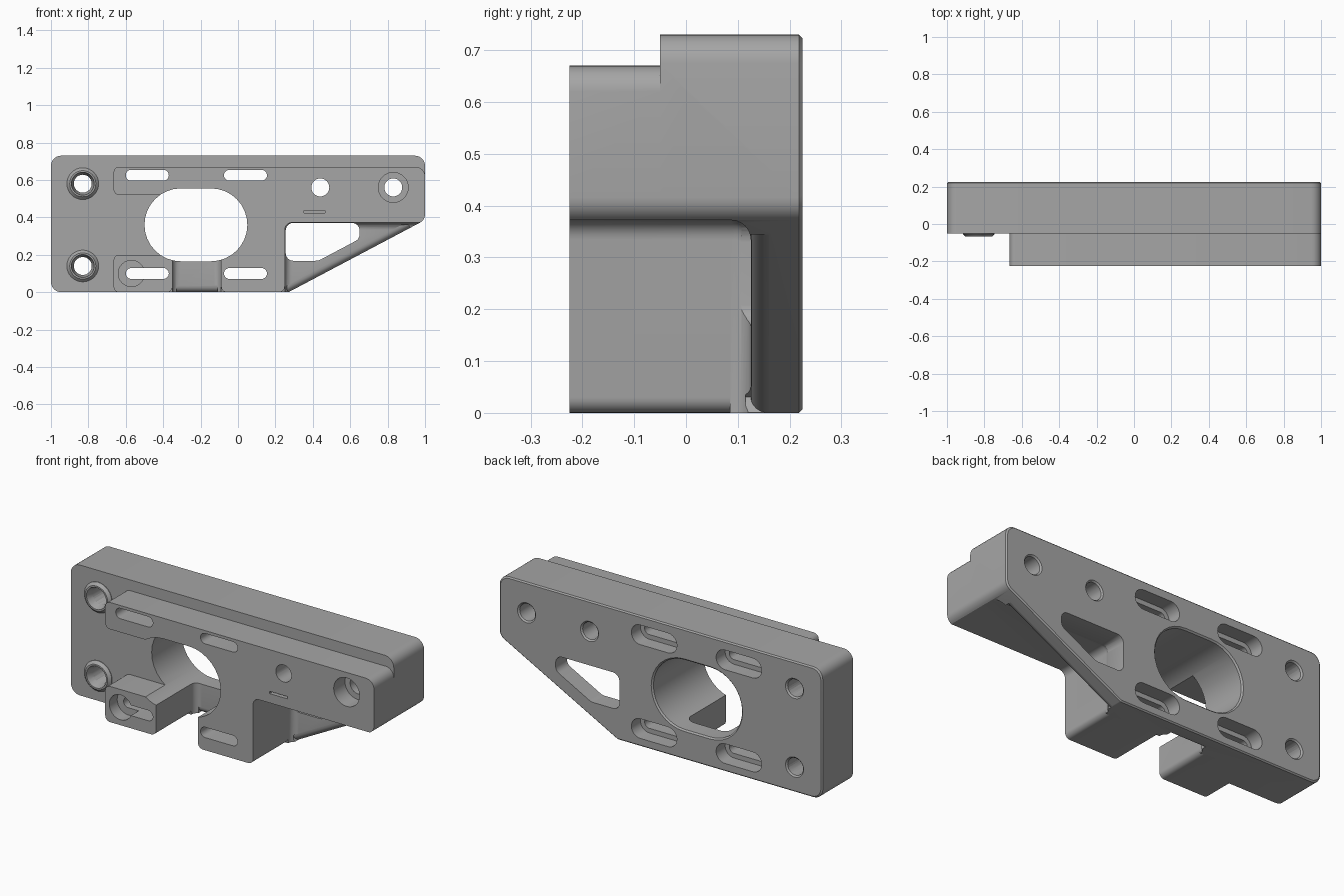
import bpy, bmesh, math
from mathutils import Vector

cube = bpy.data.objects.get("Cube")
if cube:
    bpy.data.objects.remove(cube)

FRONT, STEP, WEB, BACK = -0.225, -0.05, 0.125, 0.225

grey = bpy.data.materials.new("plain grey")
grey.use_nodes = True
colour = (0.38, 0.38, 0.38, 1)
grey.diffuse_color = colour
grey.node_tree.nodes["Principled BSDF"].inputs["Base Color"].default_value = colour


def finish(name, bm):
    bmesh.ops.recalc_face_normals(bm, faces=bm.faces[:])
    mesh = bpy.data.meshes.new(name)
    bm.to_mesh(mesh)
    bm.free()
    mesh.materials.append(grey)
    ob = bpy.data.objects.new(name, mesh)
    bpy.context.collection.objects.link(ob)
    return ob


def skin(name, rings):
    """Solid through rings of 3D points, capped at both ends."""
    bm = bmesh.new()
    loops = [[bm.verts.new(p) for p in ring] for ring in rings]
    n = len(loops[0])
    for a, b in zip(loops, loops[1:]):
        for i in range(n):
            j = (i + 1) % n
            bm.faces.new((a[i], a[j], b[j], b[i]))
    bm.faces.new(loops[0])
    bm.faces.new(loops[-1])
    return finish(name, bm)


def loft(name, layers):
    return skin(name, [[(x, y, z) for x, z in outline] for y, outline in layers])


def rounded(corners, steps=6):
    """Outline from (x, z, radius) corners with true arcs."""
    out = []
    for i, (x, z, r) in enumerate(corners):
        p = Vector((x, z))
        a = (Vector(corners[i - 1][:2]) - p).normalized()
        b = (Vector(corners[(i + 1) % len(corners)][:2]) - p).normalized()
        half = a.angle(b) / 2
        if r == 0:
            out.append((x, z))
            continue
        centre = p + (a + b).normalized() * r / math.sin(half)
        u = p + a * r / math.tan(half) - centre
        v = p + b * r / math.tan(half) - centre
        sweep = u.angle(v)
        for k in range(steps + 1):
            t = k / steps
            w = (u * math.sin((1 - t) * sweep) + v * math.sin(t * sweep)) / math.sin(sweep)
            out.append(tuple(centre + w))
    return out


def slot(cx, cz, r, half=0, steps=16):
    """Stadium outline, or a circle when half is zero."""
    pts = []
    for side in (1, -1):
        for k in range(steps + (half > 0)):
            t = math.pi * (k / steps - 0.5)
            pts.append((cx + side * (half + r * math.cos(t)), cz + side * r * math.sin(t)))
    return pts


def box(name, low, high, fillet=0, rule=None):
    bm = bmesh.new()
    bmesh.ops.create_cube(bm, size=1)
    for v in bm.verts:
        v.co = [l + (h - l) * (c + 0.5) for l, h, c in zip(low, high, v.co)]
    if fillet:
        edges = [e for e in bm.edges if rule((e.verts[0].co + e.verts[1].co) / 2)]
        bmesh.ops.bevel(bm, geom=edges, offset=fillet, segments=6, profile=0.5, affect='EDGES')
    return finish(name, bm)


def rounder(p, q, a, b, r):
    """Cutter that rounds the edge p-q; a and b point into the solid."""
    a, b, e = Vector(a), Vector(b), 0.01
    section = [-e * a - e * b, r * a - e * b]
    for k in range(7):
        t = k / 6 * math.pi / 2
        section.append(r * (1 - math.sin(t)) * a + r * (1 - math.cos(t)) * b)
    section.append(r * b - e * a)
    return skin("edge_cutter", [[Vector(end) + s for s in section] for end in (p, q)])


def combine(target, tool, operation='DIFFERENCE'):
    mod = target.modifiers.new("cut", 'BOOLEAN')
    mod.operation, mod.object, mod.solver = operation, tool, 'EXACT'
    bpy.context.view_layer.objects.active = target
    bpy.ops.object.modifier_apply(modifier=mod.name)
    bpy.data.objects.remove(tool)


def drill(cx, cz, r, half=0, lip=0.008):
    """Through opening with a small chamfer at the back."""
    layers = [(FRONT - 0.1, r), (BACK - lip, r), (BACK + 0.01, r + lip + 0.01)]
    combine(body, loft("hole_cutter", [(y, slot(cx, cz, s, half)) for y, s in layers]))


def counterbore(cx, cz, r, y0, y1, half=0):
    combine(body, loft("bore_cutter", [(y, slot(cx, cz, r, half)) for y in (y0, y1)]))


# Main plate with a chamfered back edge
def plate_outline(inset):
    c = inset
    return rounded([(-1 + c, c, 0.055), (0.27 - c * 0.25, c, 0.02), (1 - c, 0.386 + c * 0.6, 0.05),
                    (1 - c, 0.73 - c, 0.055), (-1 + c, 0.73 - c, 0.055)])


body = loft("mounting_bracket", [(STEP, plate_outline(0)), (BACK - 0.007, plate_outline(0)),
                                 (BACK, plate_outline(0.007))])

# Raised front block, open on its left side between two tabs
block = loft("front_block", [(y, rounded([(-0.665, 0, 0.03), (0.27, 0, 0.02), (1, 0.386, 0.05),
                                          (1, 0.67, 0.05), (-0.665, 0.67, 0.03)]))
                             for y in (FRONT, 0)])
combine(block, box("side_cutter", (-0.9, -0.4, 0.2), (-0.3, 0.1, 0.52)))
for z, up in ((0.52, 1), (0.2, -1)):
    combine(block, rounder((-0.665, -0.3, z), (-0.665, 0.1, z), (1, 0, 0), (0, 0, up), 0.03))
combine(body, block, 'UNION')

# Bosses around the two left holes
for z in (0.58, 0.14):
    combine(body, loft("boss", [(y, slot(-0.83, z, r)) for y, r in
                                ((0, 0.085), (STEP - 0.003, 0.085), (STEP - 0.018, 0.07))]), 'UNION')

# Recess over the thin triangular web, and the lower notch
combine(body, box("web_cutter", (0.25, -0.5, -0.3), (1.4, WEB, 0.372), 0.038,
                  lambda m: (m.y > WEB - 0.01 and (m.x < 0.3 or m.z > 0.3))
                  or (m.x < 0.3 and m.z > 0.3)))
combine(body, box("notch_cutter", (-0.35, -0.5, -0.3), (-0.09, WEB, 0.2), 0.038,
                  lambda m: m.y > WEB - 0.01 and abs(m.x + 0.22) > 0.05))

# Rounded edges on the web, the notch and the lower tabs
slope = Vector((0.73, 0, 0.386)).normalized()
combine(body, rounder((0.27, WEB, 0), (0.92, WEB, 0.344), (0, 1, 0), (-slope.z, 0, slope.x), 0.035))
combine(body, rounder((-0.33, WEB, 0), (-0.11, WEB, 0), (0, 1, 0), (0, 0, 1), 0.035))
for x, inward in ((-0.35, -1), (-0.09, 1), (0.25, -1)):
    combine(body, rounder((x, -0.3, 0), (x, 0.085, 0), (inward, 0, 0), (0, 0, 1), 0.03))

# Large central opening and triangular window
drill(-0.225, 0.36, 0.195, 0.08)
window = rounded([(0.255, 0.168, 0.04), (0.43, 0.168, 0.06), (0.65, 0.285, 0.04),
                  (0.65, 0.37, 0.04), (0.255, 0.37, 0.04)])
combine(body, loft("window_cutter", [(y, window) for y in (-0.4, 0.4)]))

# Four slots with wider pockets at the back
for x in (-0.485, 0.04):
    for z in (0.625, 0.1):
        drill(x, z, 0.029, 0.086, 0.001)
        counterbore(x, z, 0.055, BACK - 0.08, BACK + 0.05, 0.086)

# Round screw holes, with countersinks in the bosses
for x, z in ((-0.83, 0.58), (-0.83, 0.14), (0.44, 0.56), (0.83, 0.56)):
    drill(x, z, 0.048)
for z in (0.58, 0.14):
    combine(body, loft("sink_cutter", [(y, slot(-0.83, z, r)) for y, r in
                                       ((-0.09, 0.064), (-0.06, 0.06), (-0.03, 0.047))]))

# Front counterbores and the narrow slit
counterbore(0.83, 0.56, 0.08, FRONT - 0.05, FRONT + 0.1)
counterbore(-0.57, 0.1, 0.07, FRONT - 0.05, FRONT + 0.07)
combine(body, box("slit_cutter", (0.353, -0.4, 0.424), (0.465, FRONT + 0.1, 0.437)))

bpy.ops.object.select_all(action='DESELECT')
body.select_set(True)
bpy.context.view_layer.objects.active = body
bpy.ops.object.shade_smooth_by_angle(angle=math.radians(30))
